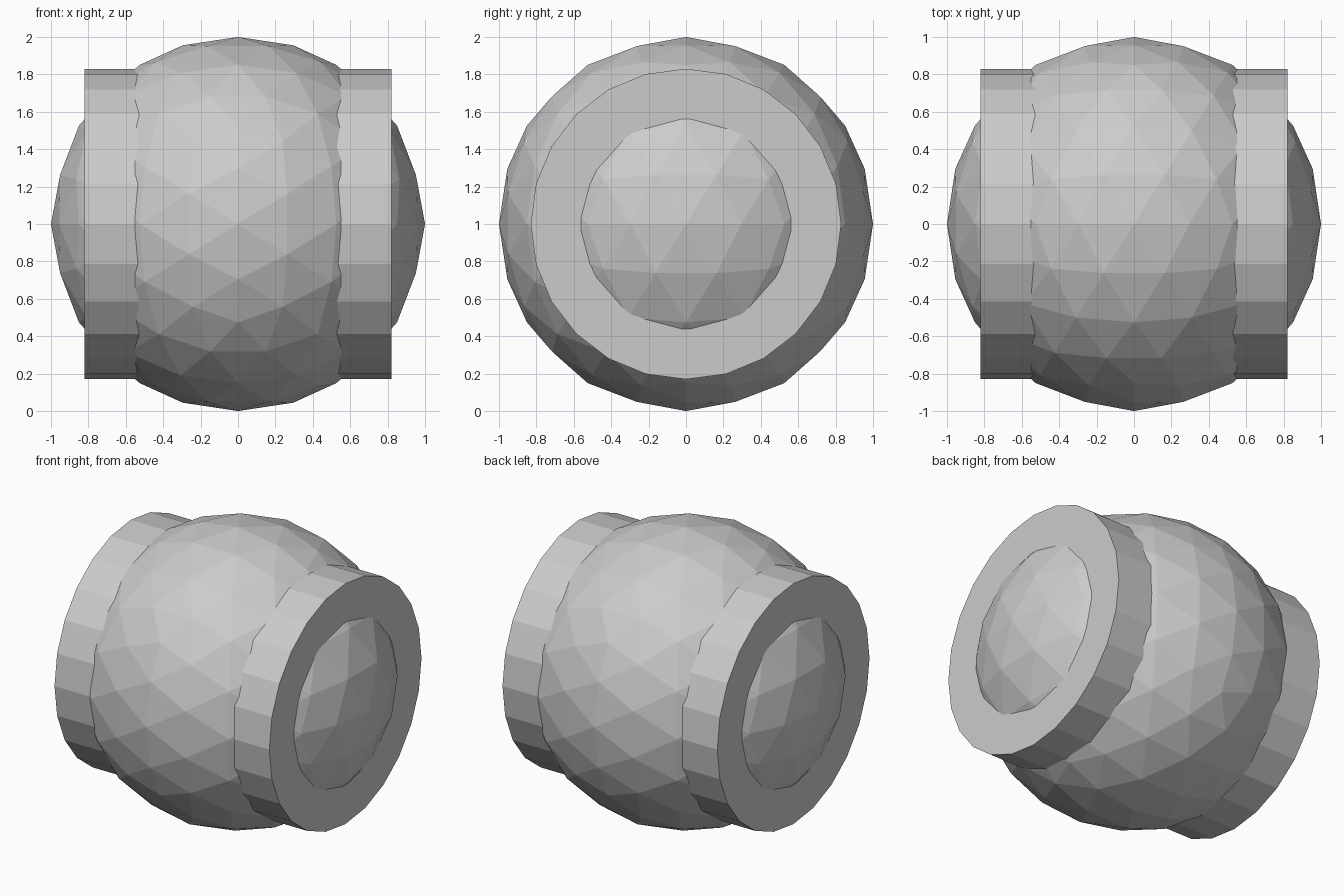
import bpy, math

if "Cube" in bpy.data.objects:
    bpy.data.objects.remove(bpy.data.objects["Cube"])

# Faceted ball, turned so an edge midpoint of the base solid sits on each axis
bpy.ops.mesh.primitive_ico_sphere_add(subdivisions=3, radius=1, location=(0, 0, 1))
ball = bpy.context.object
ball.name = "ball"
ball.rotation_euler = (0, -math.atan(2) / 2, 0)

# Drum running left to right through the ball
bpy.ops.mesh.primitive_cylinder_add(vertices=24, radius=0.83, depth=1.64,
                                    location=(0, 0, 1),
                                    rotation=(0, math.pi / 2, 0))
bpy.context.object.name = "side_drum"
